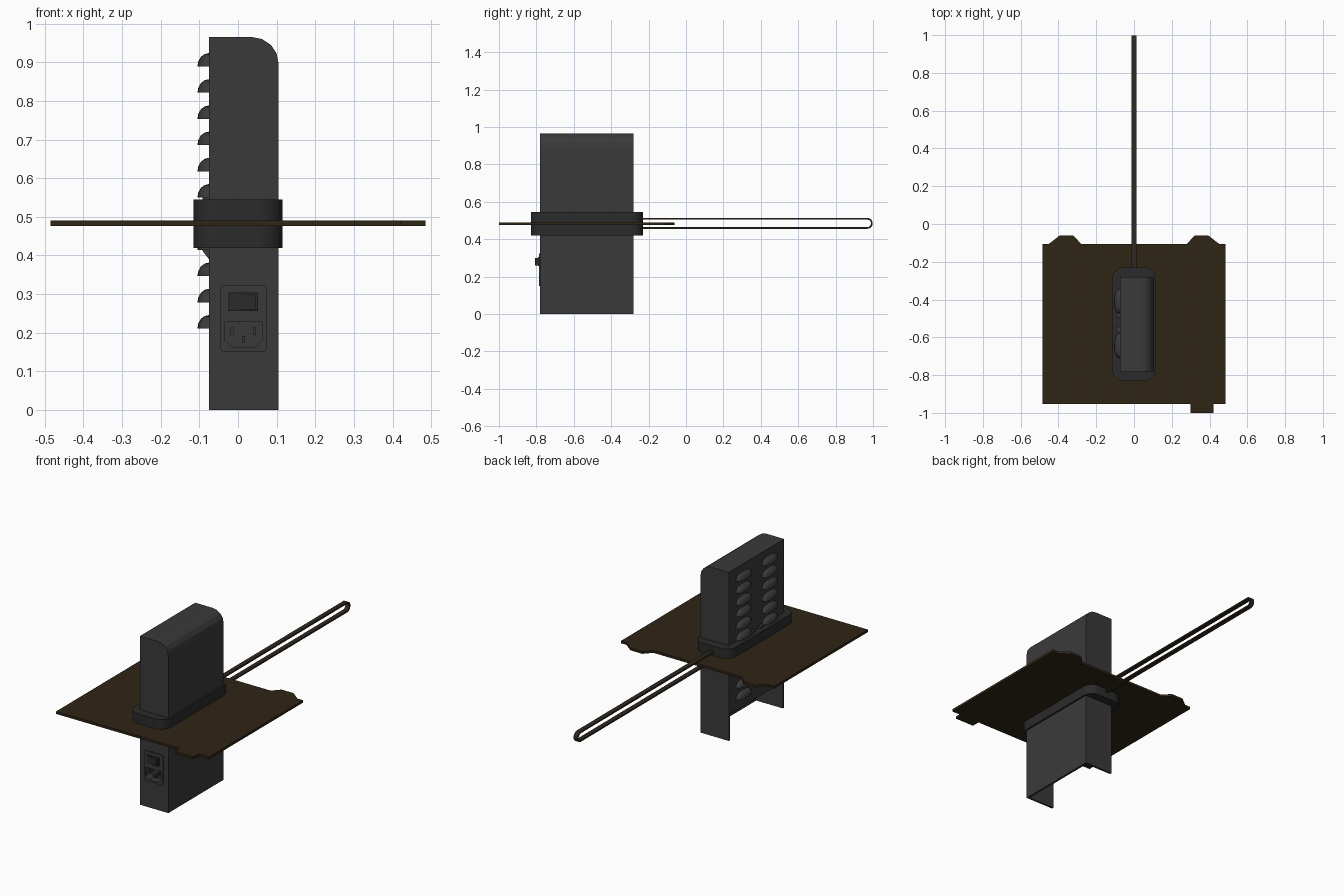
import bpy, bmesh, math
from mathutils import Vector

if "Cube" in bpy.data.objects:
    bpy.data.objects.remove(bpy.data.objects["Cube"])


def material(name, rgb):
    m = bpy.data.materials.new(name)
    m.diffuse_color = (*rgb, 1)
    m.use_nodes = True
    m.node_tree.nodes["Principled BSDF"].inputs["Base Color"].default_value = m.diffuse_color
    return m


GREY = material("dark_grey", (0.042, 0.042, 0.042))
BLACK = material("black", (0.024, 0.024, 0.024))
BROWN = material("dark_brown", (0.030, 0.018, 0.008))
RUBBER = material("belt_rubber", (0.028, 0.021, 0.014))


def place(axis, a, b, t):
    return {"x": (t, a, b), "y": (a, t, b), "z": (a, b, t)}[axis]


def finish(name, bm, mat, smooth=None):
    bmesh.ops.recalc_face_normals(bm, faces=bm.faces)
    me = bpy.data.meshes.new(name)
    bm.to_mesh(me)
    bm.free()
    ob = bpy.data.objects.new(name, me)
    bpy.context.collection.objects.link(ob)
    me.materials.append(mat)
    if smooth:
        bpy.ops.object.select_all(action="DESELECT")
        ob.select_set(True)
        bpy.context.view_layer.objects.active = ob
        bpy.ops.object.shade_smooth_by_angle(angle=math.radians(smooth))
    return ob


def prism(name, pts, axis, lo, hi, mat, smooth=None):
    bm = bmesh.new()
    a = [bm.verts.new(place(axis, *p, lo)) for p in pts]
    b = [bm.verts.new(place(axis, *p, hi)) for p in pts]
    bm.faces.new(a)
    bm.faces.new(b[::-1])
    for i in range(len(pts)):
        j = (i + 1) % len(pts)
        bm.faces.new((a[i], a[j], b[j], b[i]))
    return finish(name, bm, mat, smooth)


def ring(name, outer, inner, axis, lo, hi, mat, smooth=None):
    bm = bmesh.new()
    loops = [[bm.verts.new(place(axis, *p, t)) for p in pts]
             for pts, t in ((outer, lo), (outer, hi), (inner, hi), (inner, lo))]
    n = len(outer)
    for k in range(4):
        p, q = loops[k], loops[(k + 1) % 4]
        for i in range(n):
            j = (i + 1) % n
            bm.faces.new((p[i], p[j], q[j], q[i]))
    return finish(name, bm, mat, smooth)


def rounded(x0, x1, y0, y1, r, n=6):
    pts = []
    for k, (cx, cy) in enumerate(((x1 - r, y1 - r), (x0 + r, y1 - r),
                                  (x0 + r, y0 + r), (x1 - r, y0 + r))):
        for i in range(n + 1):
            a = math.pi / 2 * (k + i / n)
            pts.append((cx + r * math.cos(a), cy + r * math.sin(a)))
    return pts


def rect(x0, x1, y0, y1):
    return [(x0, y0), (x1, y0), (x1, y1), (x0, y1)]


# Cover: bent sheet (right wall, rounded corner, top, shorter left wall) and end walls
L, R, TOP, T, RAD = -0.075, 0.105, 0.965, 0.012, 0.068
F, B = -0.78, -0.28


def corner(r):
    return [(R - RAD + r * math.cos(a), TOP - RAD + r * math.sin(a))
            for a in (math.pi / 2 * i / 4 for i in range(5))]


sheet = ([(R, 0)] + corner(RAD) + [(L, TOP), (L, 0.15), (L + T, 0.15), (L + T, TOP - T)]
         + corner(RAD - T)[::-1] + [(R - T, 0)])
prism("cover_shell", sheet, "y", F, B, GREY)
end = [(L, 0), (R, 0)] + corner(RAD) + [(L, TOP)]
front_wall = prism("cover_front_wall", end, "y", F, F + T, GREY)
prism("cover_back_wall", end, "y", B - T, B, GREY)

# Louvre scoops: quarter ellipsoids with flat undersides, two columns
bm = bmesh.new()
NA, NB = 10, 4
for row in range(11):
    z0 = 0.211 + row * 0.0678
    for yc in (-0.645, -0.41):
        rows = []
        for j in range(NB):
            e = math.pi / 2 * j / NB
            rows.append([bm.verts.new((
                L - 0.03 * math.cos(e) * math.sin(math.pi * i / NA) ** 0.7,
                yc + 0.066 * math.cos(e) ** 0.6 * math.cos(math.pi * i / NA),
                z0 + 0.035 * math.sin(e))) for i in range(NA + 1)])
        tip = bm.verts.new((L, yc, z0 + 0.035))
        for p, q in zip(rows, rows[1:]):
            for i in range(NA):
                bm.faces.new((p[i], p[i + 1], q[i + 1], q[i]))
        for i in range(NA):
            bm.faces.new((rows[-1][i], rows[-1][i + 1], tip))
        bm.faces.new(rows[0])
finish("louvre_scoops", bm, GREY, 50)

# Small clips between the louvre columns
for i, y in enumerate((-0.48, -0.56)):
    prism(f"side_clip_{i}", [(L, 0.39), (-0.092, 0.412), (-0.092, 0.558), (L, 0.558)],
          "y", y - 0.014, y + 0.014, GREY)

# Power inlet panel with recessed socket
panel = prism("inlet_panel", rounded(-0.045, 0.074, 0.15, 0.323, 0.01, 4),
              "y", -0.786, -0.73, GREY)
socket = [(-0.012, 0.162), (0.042, 0.162), (0.063, 0.18), (0.063, 0.228),
          (-0.034, 0.228), (-0.034, 0.18)]
cutter = prism("socket_cutter", socket, "y", -0.85, -0.745, BLACK)
for ob in (panel, front_wall):
    mod = ob.modifiers.new("socket_hole", "BOOLEAN")
    mod.object = cutter
    mod.solver = "EXACT"
    bpy.context.view_layer.objects.active = ob
    bpy.ops.object.modifier_apply(modifier=mod.name)
bpy.data.objects.remove(cutter)
for i, (x, z) in enumerate(((-0.016, 0.205), (0.043, 0.205), (0.014, 0.183))):
    prism(f"socket_pin_{i}", rect(x - 0.004, x + 0.004, z - 0.009, z + 0.009),
          "y", -0.775, -0.744, GREY)

# Rocker switch: frame and tilted rocker
prism("switch_frame", rect(-0.025, 0.052, 0.256, 0.304), "y", -0.79, -0.78, BLACK)
prism("switch_rocker", [(-0.02, -0.785), (0.046, -0.785), (0.046, -0.806), (0.012, -0.795),
                        (-0.02, -0.792)], "z", 0.26, 0.30, BLACK)

# Thick band around the cover
ring("band", rounded(-0.115, 0.115, -0.83, -0.23, 0.06),
     rounded(L + 0.004, R - 0.004, F + 0.004, B - 0.004, 0.004), "z", 0.42, 0.545, BLACK, 35)

# Flat plate with rear tabs and a front tab
half = [(0.28, -0.105), (0.32, -0.062), (0.395, -0.062), (0.45, -0.105)]
plate = ([(-0.485, -0.953), (0.30, -0.953), (0.30, -1.0), (0.42, -1.0), (0.42, -0.953),
          (0.485, -0.953), (0.485, -0.105)] + half[::-1]
         + [(-x, y) for x, y in half] + [(-0.485, -0.105)])
prism("plate", plate, "z", 0.476, 0.490, BROWN)

# Long belt loop
ring("belt_loop", rounded(-0.75, 0.998, 0.456, 0.514, 0.0289, 8),
     rounded(-0.741, 0.989, 0.465, 0.505, 0.0199, 8), "x", -0.013, 0.013, RUBBER, 35)
